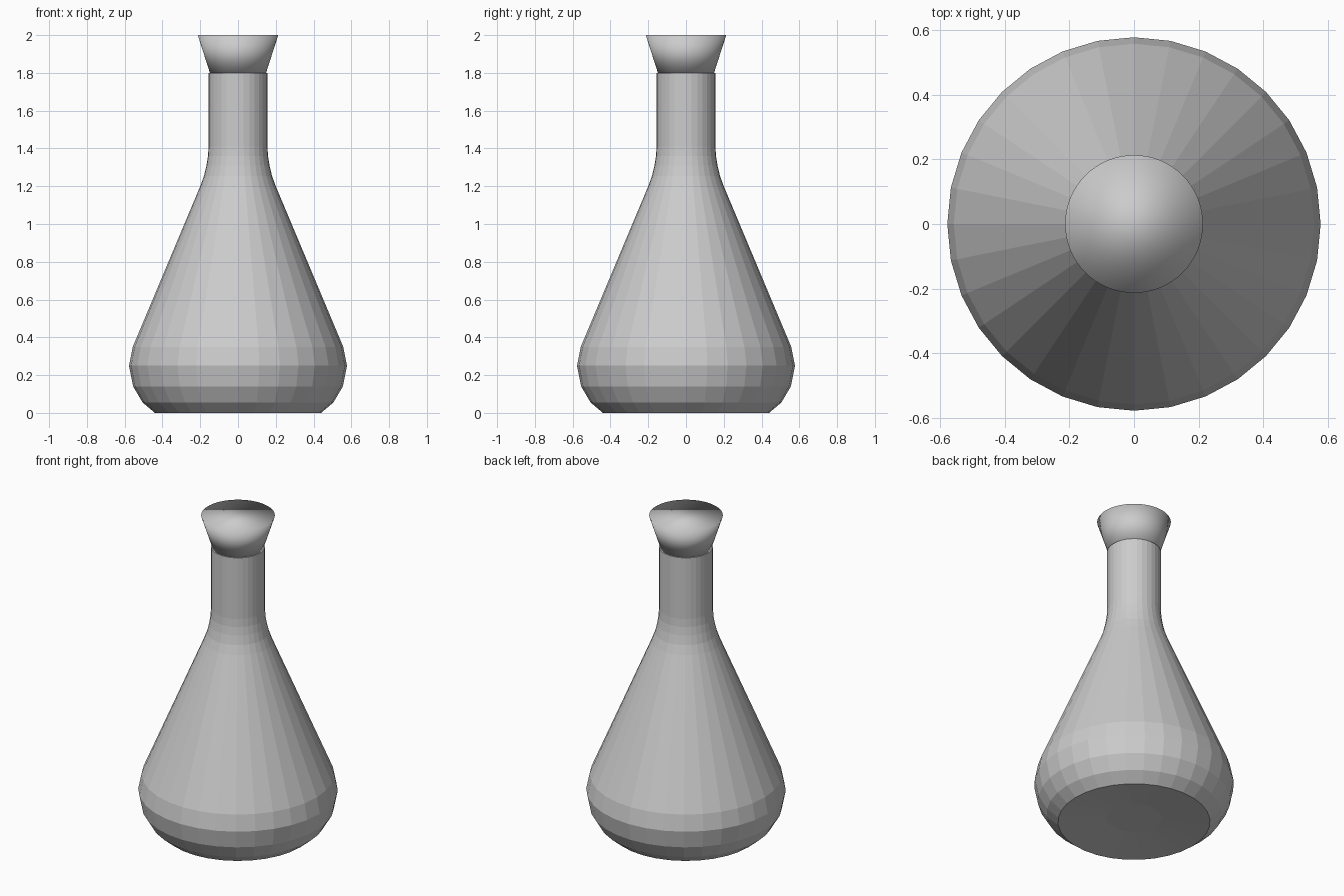
import bpy, bmesh, math

if "Cube" in bpy.data.objects:
    bpy.data.objects.remove(bpy.data.objects["Cube"])

# one grey for the whole model
grey = bpy.data.materials.new("plain grey")
grey.diffuse_color = (0.6, 0.6, 0.6, 1)
grey.use_nodes = True
grey.node_tree.nodes["Principled BSDF"].inputs["Base Color"].default_value = grey.diffuse_color


def lathe(name, profile, sides, smooth, cap_first=True, cap_last=True):
    """Revolve (radius, height) points around z."""
    bm = bmesh.new()
    rings = [[bm.verts.new((r * math.cos(2 * math.pi * i / sides),
                            r * math.sin(2 * math.pi * i / sides), z))
              for i in range(sides)] for r, z in profile]
    for a, b in zip(rings, rings[1:]):
        for i in range(sides):
            j = (i + 1) % sides
            bm.faces.new((a[i], a[j], b[j], b[i]))
    if cap_first:
        bm.faces.new(rings[0][::-1])
    if cap_last:
        bm.faces.new(rings[-1])
    for f in bm.faces:
        f.smooth = smooth
    mesh = bpy.data.meshes.new(name)
    bm.to_mesh(mesh)
    bm.free()
    mesh.materials.append(grey)
    obj = bpy.data.objects.new(name, mesh)
    bpy.context.collection.objects.link(obj)
    return obj


# flask: shallow hollow underneath, rounded belly, straight cone, neck with rim
lathe("flask_body", [
    (0.16, 0.025), (0.44, 0), (0.505, 0.055), (0.555, 0.14), (0.577, 0.25),
    (0.557, 0.35), (0.2, 1.2), (0.18, 1.255), (0.167, 1.31), (0.159, 1.36),
    (0.156, 1.41), (0.156, 1.8), (0.14, 1.8)], 32, False, cap_last=False)

# flared stopper, smooth all over including the rim
lathe("stopper", [(0.147, 1.795), (0.213, 2.0)], 64, True)
